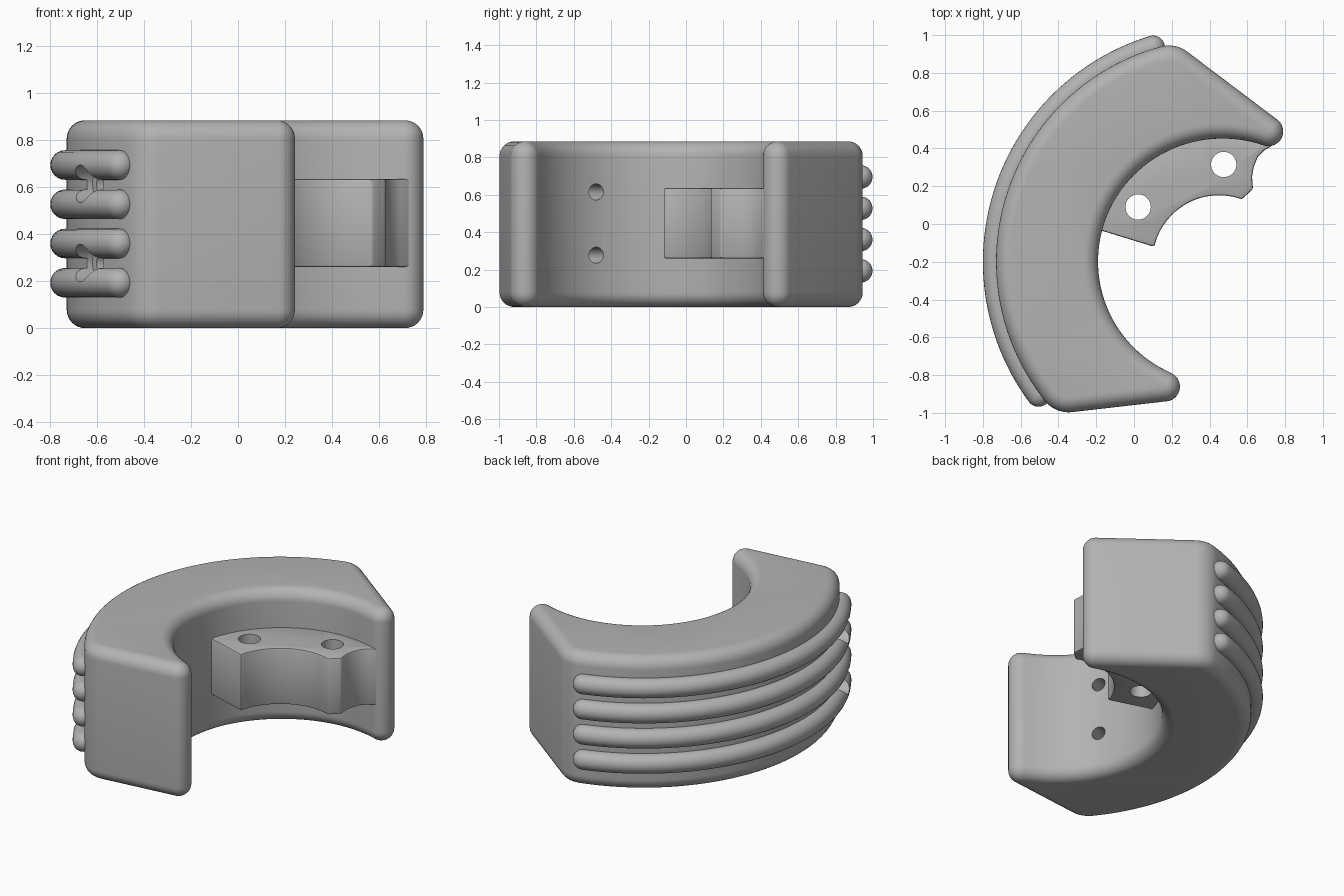
import bpy, bmesh
from math import sin, cos, pi, radians, atan2, hypot
from mathutils import Vector

cube = bpy.data.objects.get("Cube")
if cube:
    bpy.data.objects.remove(cube)

grey = bpy.data.materials.new("plain grey")
grey.use_nodes = True
grey.diffuse_color = (0.45, 0.45, 0.45, 1)
grey.node_tree.nodes["Principled BSDF"].inputs["Base Color"].default_value = (0.45, 0.45, 0.45, 1)

O = Vector((0.45, -0.2))      # shared centre of all the arcs
HEIGHT = 0.885
R_IN, R_OUT = 0.64, 1.18
EDGE, CORNER = 0.078, 0.16    # edge rounding and outer corner rounding


def span(a, b, n):
    return [a + (b - a) * i / n for i in range(n + 1)]


def polar(angle, radius, centre=O):
    return Vector((centre[0] + radius * cos(angle), centre[1] + radius * sin(angle)))


def heading(v):
    return atan2(v[1], v[0]) % (2 * pi)


def loft(name, rings):
    """Skin a list of closed rings and cap both ends."""
    bm = bmesh.new()
    rows = [[bm.verts.new(p) for p in ring] for ring in rings]
    n = len(rows[0])
    for a, b in zip(rows, rows[1:]):
        for i in range(n):
            j = (i + 1) % n
            bm.faces.new((a[i], a[j], b[j], b[i]))
    bm.faces.new(rows[0][::-1])
    bm.faces.new(rows[-1])
    bmesh.ops.remove_doubles(bm, verts=bm.verts, dist=0.0004)
    bmesh.ops.recalc_face_normals(bm, faces=bm.faces)
    mesh = bpy.data.meshes.new(name)
    bm.to_mesh(mesh)
    bm.free()
    mesh.materials.append(grey)
    ob = bpy.data.objects.new(name, mesh)
    bpy.context.collection.objects.link(ob)
    return ob


def activate(ob):
    bpy.ops.object.select_all(action="DESELECT")
    ob.select_set(True)
    bpy.context.view_layer.objects.active = ob


def cut(ob, cutters):
    activate(ob)
    for c in cutters:
        mod = ob.modifiers.new("hole", "BOOLEAN")
        mod.operation, mod.solver, mod.object = "DIFFERENCE", "EXACT", c
        bpy.ops.object.modifier_apply(modifier=mod.name)


# Body: a C-shaped core outline, swollen outwards to round every edge
corner_low, tip_low = Vector((-0.346, -0.837)), Vector((0.165, -0.861))
corner_top, tip_top = Vector((0.185, 0.785)), Vector((0.712, 0.49))
end_low, end_top = heading((0.109, -0.994)), heading((0.589, 0.808))
a0, a1 = heading(corner_top - O), heading(corner_low - O)
b0, b1 = heading(tip_low - O), heading(tip_top - O)
grow = (tip_top - O).length - R_IN - EDGE
core = [(polar(a, R_OUT - EDGE), a) for a in span(a0, a1, 56)]
core += [(polar(a, CORNER - EDGE, corner_low), a) for a in span(a1, end_low, 10)[1:]]
core += [(tip_low, a) for a in span(end_low, b0 + pi, 18)]
inner = span(0, 1, 60)[1:]
core += [(polar(b0 + (b1 - b0) * u, R_IN + EDGE + grow * u ** 4), b0 + (b1 - b0) * u + pi)
         for u in inner]
core += [(tip_top, a) for a in span(b1 + pi, end_top + 2 * pi, 18)[1:]]
core += [(polar(a, CORNER - EDGE, corner_top), a) for a in span(end_top, a0, 10)[:-1]]

rings = []
for base, tilts in ((EDGE, span(-pi / 2, 0, 8)), (HEIGHT - EDGE, span(0, pi / 2, 8))):
    for t in tilts:
        rings.append([(*polar(a, EDGE * cos(t), p), base + EDGE * sin(t)) for p, a in core])
body = loft("curved_body", rings)

# Four round ribs wrapped around the outside
R_RIB, RIB = 1.187, 0.063
rib_start, rib_end = radians(107.1), radians(216.4)
stations = [(rib_start, RIB * sin(t), RIB * cos(t)) for t in span(-pi / 2 + 0.05, 0, 7)]
stations += [(a, 0, RIB) for a in span(rib_start, rib_end, 56)[1:-1]]
stations += [(rib_end, RIB * sin(t), RIB * cos(t)) for t in span(0, pi / 2 - 0.05, 7)]
ribs = []
for k in range(4):
    z = 0.193 + 0.1673 * k
    rings = []
    for a, shift, r in stations:
        tangent = Vector((-sin(a), cos(a))) * shift
        rings.append([(*(polar(a, R_RIB + r * cos(t)) + tangent), z + r * sin(t))
                      for t in span(0, 2 * pi, 24)[:-1]])
    ribs.append(loft(f"outer_rib_{k + 1}", rings))

# Two radial bolt holes with a wider recess at the outside
bolt = radians(206)
side = Vector((-sin(bolt), cos(bolt)))
bolt_cutters = []
for z in (0.277, 0.615):
    rings = []
    for dist, r in ((0.5, 0.043), (1.15, 0.043), (1.151, 0.08), (1.4, 0.08)):
        rings.append([(*(polar(bolt, dist) + side * r * cos(t)), z + r * sin(t))
                      for t in span(0, 2 * pi, 28)[:-1]])
    bolt_cutters.append(loft("bolt_cutter", rings))
cut(body, bolt_cutters)
for k, rib in enumerate(ribs):
    cut(rib, [bolt_cutters[k // 2]])

# Inner bracket: curved front, notched end, buried back
LOW, HIGH, SOFT = 0.26, 0.635, 0.01
outline = [polar(a, 0.352) for a in span(radians(167), radians(70), 24)]
outline += [Vector(p) for p in ((0.63, 0.185), (0.625, 0.25), (0.633, 0.3), (0.655, 0.355),
                                (0.69, 0.39), (0.73, 0.413), (0.72, 0.46))]
outline += [polar(a, 0.69) for a in span(radians(69), radians(165), 24)]
bracket = loft("inner_bracket", [[(*p, z) for p in outline] for z in (LOW, HIGH)])
activate(bracket)
mod = bracket.modifiers.new("soft edges", "BEVEL")
mod.width, mod.segments, mod.limit_method, mod.angle_limit = SOFT, 2, "ANGLE", radians(40)
bpy.ops.object.modifier_apply(modifier=mod.name)

# Two upright holes through the bracket
pin_cutters = [loft("pin_cutter", [[(*polar(t, 0.067, c), z) for t in span(0, 2 * pi, 36)[:-1]]
                                   for z in (0.15, 0.75)])
               for c in ((0.022, 0.09), (0.475, 0.315))]
cut(bracket, pin_cutters)

for c in bolt_cutters + pin_cutters:
    bpy.data.objects.remove(c)
for ob in [body, bracket] + ribs:
    activate(ob)
    bpy.ops.object.shade_smooth_by_angle(angle=radians(35))
